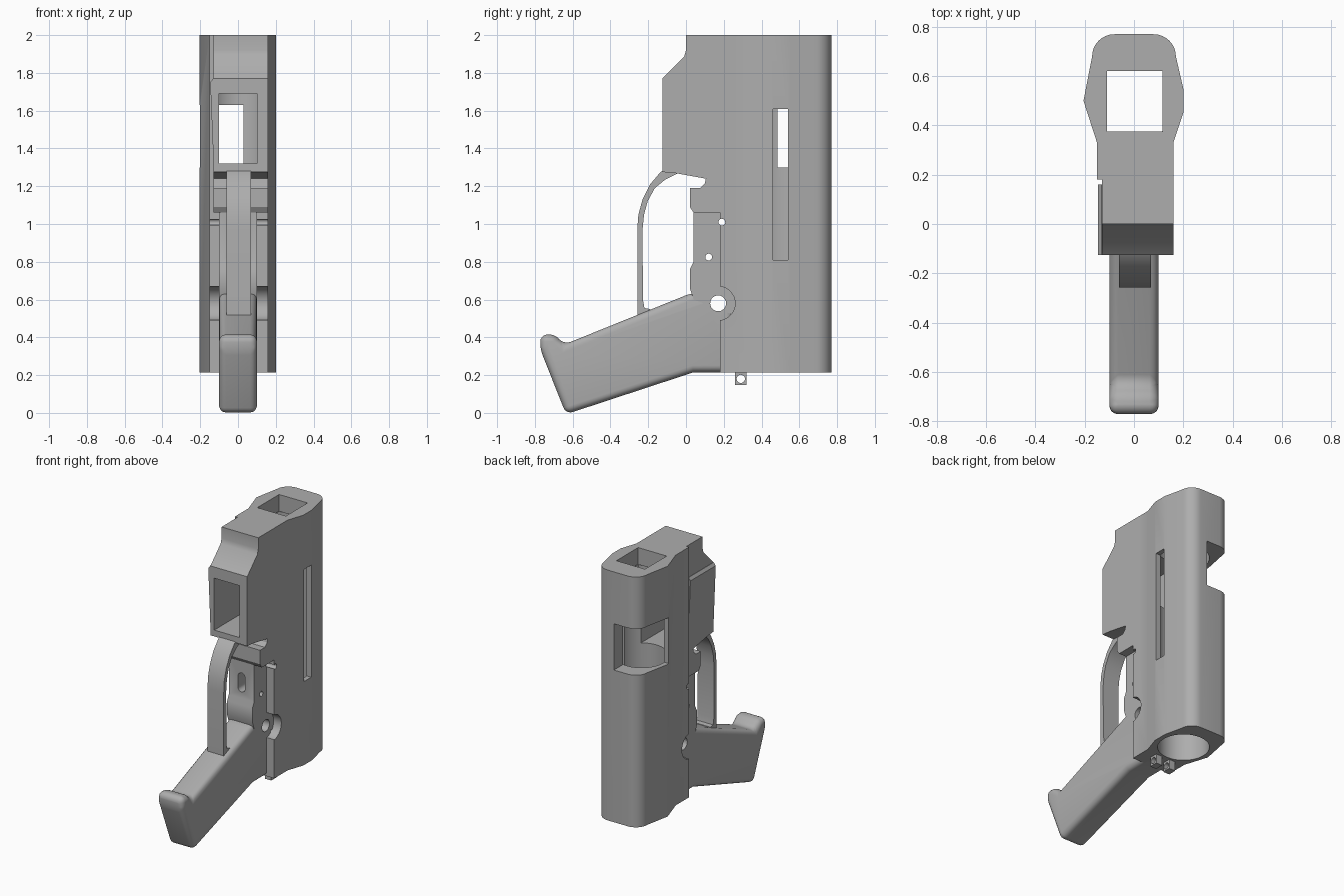
import bpy, bmesh, math
from mathutils import Vector

if "Cube" in bpy.data.objects:
    bpy.data.objects.remove(bpy.data.objects["Cube"], do_unlink=True)

grey = bpy.data.materials.new("plain_grey")
grey.use_nodes = True
grey.diffuse_color = (0.42, 0.42, 0.42, 1)
grey.node_tree.nodes["Principled BSDF"].inputs["Base Color"].default_value = (0.42, 0.42, 0.42, 1)


def prism(name, pts, axis, lo, hi):
    """Extrude a 2D outline along an axis; the outline uses the other two axes in order."""
    bm = bmesh.new()
    k = "xyz".index(axis)

    def vert(p, d):
        c = list(p)
        c.insert(k, d)
        return bm.verts.new(Vector(c))
    a = [vert(p, lo) for p in pts]
    b = [vert(p, hi) for p in pts]
    bm.faces.new(a)
    bm.faces.new(b[::-1])
    for i in range(len(pts)):
        j = (i + 1) % len(pts)
        bm.faces.new((a[i], b[i], b[j], a[j]))
    bmesh.ops.recalc_face_normals(bm, faces=bm.faces)
    me = bpy.data.meshes.new(name)
    bm.to_mesh(me)
    bm.free()
    me.materials.append(grey)
    ob = bpy.data.objects.new(name, me)
    bpy.context.collection.objects.link(ob)
    return ob


def box(name, x, y, z):
    return prism(name, [(x[0], y[0]), (x[1], y[0]), (x[1], y[1]), (x[0], y[1])], "z", *z)


def rod(name, centre, r, axis, lo, hi, n=32):
    turn = [2 * math.pi * i / n for i in range(n)]
    return prism(name, [(centre[0] + r * math.cos(t), centre[1] + r * math.sin(t)) for t in turn], axis, lo, hi)


def apply(ob, mod):
    with bpy.context.temp_override(object=ob, active_object=ob, selected_objects=[ob]):
        bpy.ops.object.modifier_apply(modifier=mod.name)


def combine(ob, others, operation="DIFFERENCE", keep=False):
    for other in others:
        m = ob.modifiers.new("bool", "BOOLEAN")
        m.object, m.operation, m.solver = other, operation, "EXACT"
        apply(ob, m)
        if not keep:
            bpy.data.objects.remove(other, do_unlink=True)


def bevel(ob, width, segments):
    m = ob.modifiers.new("bevel", "BEVEL")
    m.width, m.segments, m.limit_method, m.angle_limit = width, segments, "ANGLE", math.radians(20)
    apply(ob, m)


# Main sleeve with rounded back corners
outline = [(0.16, 0.18), (0.16, 0.33), (0.2, 0.45), (0.2, 0.55)]
for sx in (1, -1):
    corner = [(sx * (0.08 + 0.09 * math.cos(t)), 0.68 + 0.09 * math.sin(t))
              for t in [math.pi / 2 * i / 8 for i in range(9)]]
    outline += corner if sx > 0 else corner[::-1]
outline += [(-0.205, 0.5), (-0.15, 0.33), (-0.15, 0.18)]
body = prism("body_sleeve", outline, "z", 0.215, 2.0)

# Forward upper block, with its sloped shoulder and catch
block = prism("upper_block", [
    (0.25, 2.0), (0.0, 2.0), (0.0, 1.92), (-0.01, 1.885), (-0.125, 1.77), (-0.125, 1.275),
    (-0.06, 1.27), (0.105, 1.24), (0.1, 1.215), (0.075, 1.19), (0.02, 1.19), (0.02, 1.09),
    (0.04, 1.06), (0.25, 1.06)], "x", -0.13, 0.16)
cheek = prism("cheek", [(-0.12, 1.77), (-0.132, 1.77), (-0.147, 1.75), (-0.128, 1.28), (-0.12, 1.28)],
              "y", -0.125, 0.16)
combine(body, [block, cheek], "UNION")

# Hollow core, front port, back corner window, side slot and round recesses
combine(body, [
    rod("core_cut", (0, 0.5), 0.168, "z", 0.1, 1.88, 48),
    box("top_cut", (-0.11, 0.115), (0.375, 0.62), (1.8, 2.1)),
    box("port_cut", (-0.1, 0.1), (-0.3, 0.45), (1.32, 1.69)),
    box("window_cut", (-0.4, 0.03), (0.485, 0.9), (1.3, 1.63)),
    box("slot_cut", (0.1, 0.4), (0.46, 0.54), (0.81, 1.61)),
    rod("right_recess", (0.17, 0.58), 0.09, "x", -0.4, -0.09),
    rod("left_recess", (0.17, 0.58), 0.09, "x", 0.09, 0.4),
])

# Narrow trigger housing with an oval opening
housing = prism("trigger_housing", [
    (0.3, 1.1), (0.04, 1.1), (0.04, 0.8), (0.02, 0.76), (0.02, 0.66), (0.04, 0.6), (0.3, 0.5)],
    "x", -0.1, 0.1)
oval = [(0.028 * math.cos(t), 0.91 + 0.028 * math.sin(t) + (0.04 if math.sin(t) > 0 else -0.04))
        for t in [math.pi / 8 * (i + 0.5) for i in range(16)]]
combine(housing, [prism("oval_cut", oval, "y", -0.1, 0.12)])

# Slanted grip with a raised heel
grip = prism("grip", [
    (0.25, 0.215), (0.04, 0.215), (-0.635, -0.007), (-0.773, 0.34), (-0.77, 0.415),
    (-0.695, 0.415), (-0.645, 0.362), (0.03, 0.635), (0.25, 0.635)], "x", -0.1, 0.1)
bevel(grip, 0.045, 5)

# Pin holes running through the whole width
pins = [rod("pin_cut", c, r, "x", -0.4, 0.4, 24)
        for c, r in (((0.17, 0.58), 0.042), ((0.19, 1.01), 0.018), ((0.12, 0.825), 0.018))]
for part in (body, housing, grip):
    combine(part, pins, keep=True)
for pin in pins:
    bpy.data.objects.remove(pin, do_unlink=True)

# Curved front guard
guard = prism("front_guard", [
    (-0.11, 1.29), (-0.135, 1.275), (-0.19, 1.21), (-0.23, 1.13), (-0.252, 1.05), (-0.258, 0.97),
    (-0.258, 0.5), (-0.18, 0.5), (-0.19, 0.55), (-0.22, 0.555), (-0.228, 0.6), (-0.23, 0.97),
    (-0.222, 1.05), (-0.203, 1.12), (-0.165, 1.19), (-0.11, 1.235), (-0.03, 1.275)],
    "x", -0.06, 0.068)

# Pair of pierced lugs below the sleeve
lugs = []
for side, x in (("right", -0.055), ("left", 0.055)):
    lug = box(side + "_lug", (x - 0.025, x + 0.025), (0.26, 0.32), (0.148, 0.23))
    combine(lug, [rod("lug_cut", (0.29, 0.18), 0.022, "x", -0.2, 0.2, 20)])
    lugs.append(lug)

for ob in [body, housing, grip, guard] + lugs:
    with bpy.context.temp_override(object=ob, active_object=ob, selected_objects=[ob],
                                   selected_editable_objects=[ob]):
        bpy.ops.object.shade_smooth_by_angle(angle=math.radians(30))
